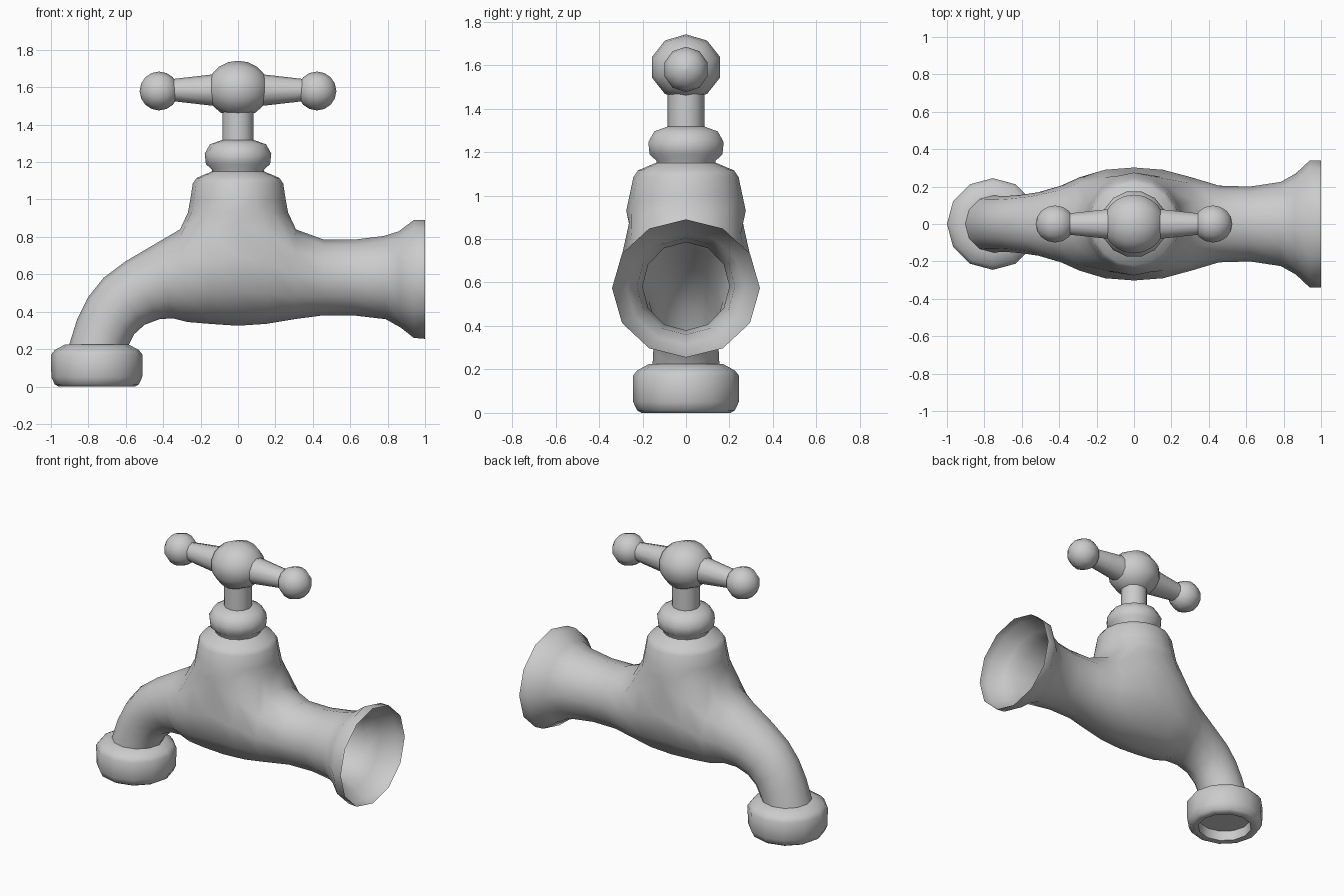
import bpy, bmesh
from math import sin, cos, pi, radians, atan2
from mathutils import Vector

if "Cube" in bpy.data.objects:
    bpy.data.objects.remove(bpy.data.objects["Cube"])


def finish(bm, name, angle=45):
    bmesh.ops.remove_doubles(bm, verts=bm.verts, dist=0.0005)
    bmesh.ops.recalc_face_normals(bm, faces=bm.faces)
    me = bpy.data.meshes.new(name)
    bm.to_mesh(me)
    bm.free()
    ob = bpy.data.objects.new(name, me)
    bpy.context.collection.objects.link(ob)
    bpy.ops.object.select_all(action='DESELECT')
    ob.select_set(True)
    bpy.context.view_layer.objects.active = ob
    bpy.ops.object.shade_smooth_by_angle(angle=radians(angle))
    return ob


def skin(bm, a, b, skip=()):
    n = len(a)
    for j in range(n):
        if j not in skip:
            bm.faces.new((a[j], a[(j + 1) % n], b[(j + 1) % n], b[j]))


def lathe(name, profile, sides, loc, angle=45, along_x=False):
    """Revolve (radius, height) points about z, or about x."""
    bm = bmesh.new()
    rings = []
    for r, h in profile:
        ring = []
        for i in range(sides):
            a = 2 * pi * i / sides
            p = (h, r * sin(a), r * cos(a)) if along_x else (r * cos(a), r * sin(a), h)
            ring.append(bm.verts.new(Vector(p) + Vector(loc)))
        rings.append(ring)
    for a, b in zip(rings, rings[1:]):
        skin(bm, a, b)
    bm.faces.new(rings[0])
    bm.faces.new(rings[-1])
    return finish(bm, name, angle)


# Body: rings given by top point, bottom point (x, z) and half width
sections = [
    ((1, .89), (1, .255), .34), ((.94, .89), (.94, .26), .34),
    ((.86, .83), (.87, .315), .27), ((.78, .805), (.79, .36), .225),
    ((.62, .785), (.62, .38), .20), ((.46, .785), (.45, .38), .205),
    ((.31, .84), (.30, .36), .25), ((.16, .98), (.15, .335), .29),
    ((0, 1.06), (0, .325), .302), ((-.16, .98), (-.15, .335), .29),
    ((-.31, .84), (-.27, .345), .25), ((-.43, .77), (-.35, .365), .205),
    ((-.60, .67), (-.42, .36), .17), ((-.72, .58), (-.50, .33), .155),
    ((-.80, .48), (-.555, .28), .15), ((-.86, .36), (-.58, .23), .15),
    ((-.91, .2), (-.60, .2), .155),
]
N = 12
bm = bmesh.new()
rings = []
for (xt, zt), (xb, zb), w in sections:
    mid = Vector(((xt + xb) / 2, 0, (zt + zb) / 2))
    up = Vector(((xt - xb) / 2, 0, (zt - zb) / 2))
    rings.append([bm.verts.new(mid + up * cos(2 * pi * j / N) + Vector((0, w * sin(2 * pi * j / N), 0)))
                  for j in range(N)])
FIRST, LAST = 6, 10          # rings that frame the neck opening
top_cols = (N - 2, N - 1, 0, 1)
for i in range(len(rings) - 1):
    skin(bm, rings[i], rings[i + 1], top_cols if FIRST <= i < LAST else ())

# Neck: grows out of the opening on top of the body
edge = [rings[i][j] for i in (FIRST, LAST) for j in (-2, -1, 0, 1, 2)]
edge += [rings[i][j] for i in range(FIRST + 1, LAST) for j in (-2, 2)]
edge.sort(key=lambda v: (atan2(v.co.y, v.co.x) + 1e-4) % (2 * pi))
for rx, ry, z in ((.268, .275, .93), (.255, .26, 1.0), (.242, .242, 1.085),
                  (.222, .222, 1.115), (.14, .14, 1.15)):
    ring = [bm.verts.new((rx * cos(pi * k / 8), ry * sin(pi * k / 8), z)) for k in range(16)]
    skin(bm, edge, ring)
    edge = ring
bmesh.ops.delete(bm, geom=[v for v in bm.verts if not v.link_faces], context='VERTS')
finish(bm, "tap_body", 50)

# Outlet collar with a recessed mouth
lathe("outlet_collar", [(.165, .07), (.17, .005), (.205, 0), (.225, .012), (.243, .05),
                        (.245, .17), (.225, .195), (.17, .225), (.13, .225)],
      12, (-.755, 0, 0), 50)

# Packing nut and stem
lathe("packing_nut", [(.14, 1.12), (.14, 1.16), (.172, 1.19), (.178, 1.245),
                      (.15, 1.295), (.085, 1.318)], 14, (0, 0, 0), 60)
lathe("stem", [(.084, 1.30), (.084, 1.48)], 12, (0, 0, 0))


# Handle: hub, tapered arms and end knobs
def ball(radius, steps):
    return [(max(radius * sin(pi * i / steps), .0005), -radius * cos(pi * i / steps))
            for i in range(steps + 1)]


hub = lathe("handle_hub", ball(.165, 10), 10, (0, 0, 0), 60, True)
hub.scale.z = .92
hub.location.z = 1.59
for side, label in ((1, "right"), (-1, "left")):
    lathe("handle_arm_" + label, [(.09, .08 * side), (.058, .36 * side)],
          10, (0, 0, 1.585), 45, True)
    lathe("handle_knob_" + label, ball(.104, 8), 10, (.422 * side, 0, 1.58), 60, True)
